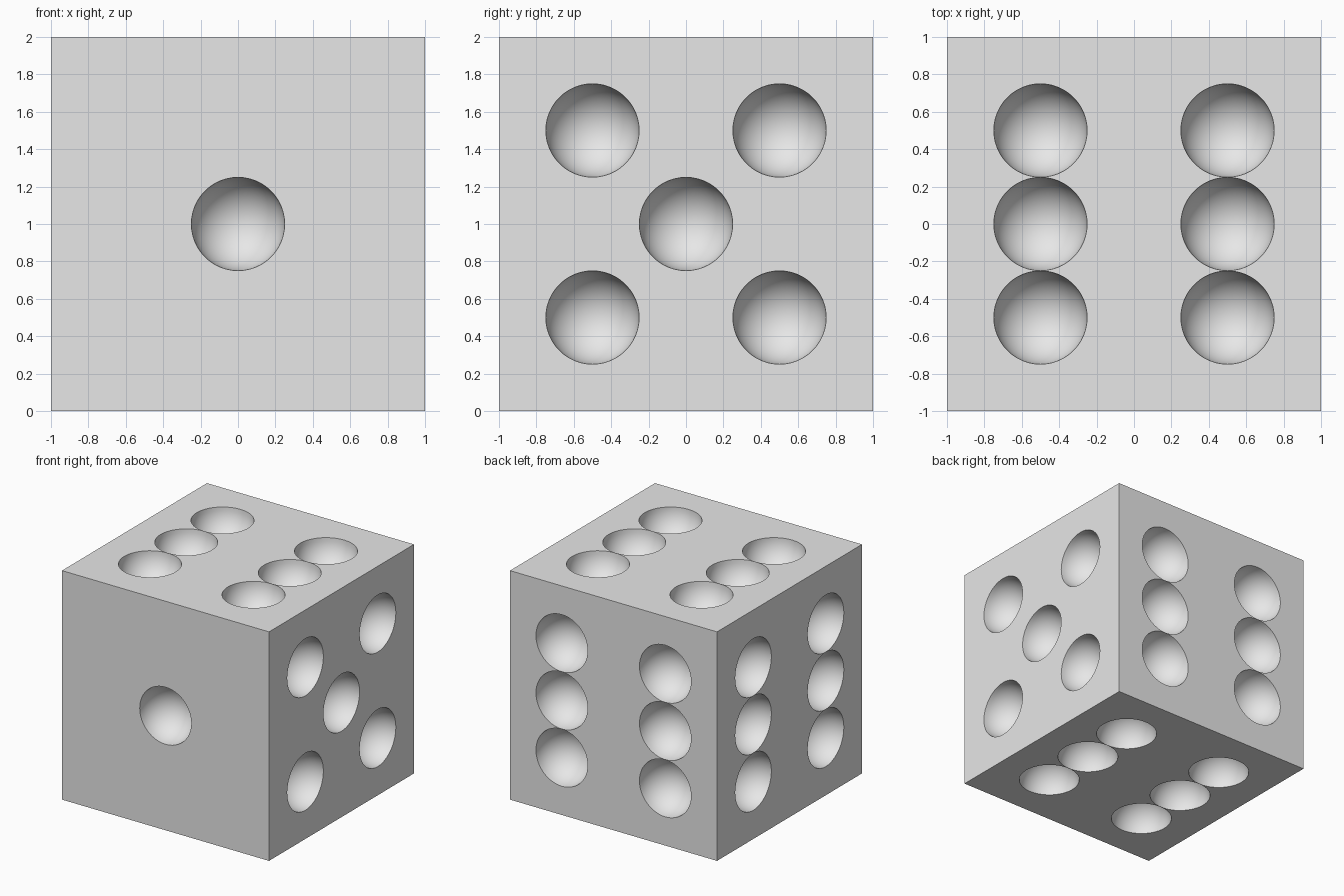
import bpy
import math
from mathutils import Matrix, Vector

if "Cube" in bpy.data.objects:
    bpy.data.objects.remove(bpy.data.objects["Cube"], do_unlink=True)

PIT_RADIUS = 0.25
CENTRE = Vector((0, 0, 1))

# Plain grey used all over
grey = bpy.data.materials.new("plain_grey")
grey.use_nodes = True
colour = (0.8, 0.8, 0.8, 1)
grey.diffuse_color = colour
grey.node_tree.nodes["Principled BSDF"].inputs["Base Color"].default_value = colour

# Pip layouts, as (across, up) on each face
ONE = [(0, 0)]
FIVE = ONE + [(a, b) for a in (-0.5, 0.5) for b in (-0.5, 0.5)]
SIX = [(a, b) for a in (-0.5, 0.5) for b in (-0.5, 0, 0.5)]

# Each face: outward normal, across direction, layout
X, Y, Z = Vector((1, 0, 0)), Vector((0, 1, 0)), Vector((0, 0, 1))
faces = [(-Y, X, ONE), (X, Y, FIVE), (Y, -X, SIX),
         (-X, -Y, SIX), (Z, X, SIX), (-Z, -X, SIX)]

# Solid die body
bpy.ops.mesh.primitive_cube_add(size=2, location=CENTRE)
body = bpy.context.object
body.name = "die_body"
body.data.materials.append(grey)


def add_cutter(normal, across, a, b):
    """Sphere with its pole along the face normal, sunk halfway into the face."""
    up = normal.cross(across)
    place = CENTRE + normal + across * a + up * b
    turn = Matrix((across, up, normal)).transposed().to_4x4()
    # a hair under full radius keeps neighbouring pits from merging
    bpy.ops.mesh.primitive_uv_sphere_add(segments=48, ring_count=24,
                                         radius=PIT_RADIUS - 0.0005)
    ball = bpy.context.object
    ball.name = "pit_cutter"
    # small spin keeps the rim clear of the cube's own edges
    ball.matrix_world = Matrix.Translation(place) @ turn
    ball.data.materials.append(grey)
    return ball


cutters = [add_cutter(n, u, a, b) for n, u, layout in faces for a, b in layout]

# Join the balls into one cutter and carve the pits
bpy.ops.object.select_all(action='DESELECT')
for ball in cutters:
    ball.select_set(True)
bpy.context.view_layer.objects.active = cutters[0]
bpy.ops.object.join()
cutter = bpy.context.object
cutter.name = "pit_cutter"
cutter.hide_render = True

carve = body.modifiers.new("pits", 'BOOLEAN')
carve.operation = 'DIFFERENCE'
carve.solver = 'EXACT'
carve.object = cutter
bpy.ops.object.select_all(action='DESELECT')
body.select_set(True)
bpy.context.view_layer.objects.active = body
bpy.ops.object.modifier_apply(modifier=carve.name)
bpy.data.objects.remove(cutter, do_unlink=True)

# Smooth pits, crisp rims and cube edges
bpy.ops.object.shade_smooth_by_angle(angle=math.radians(30))
